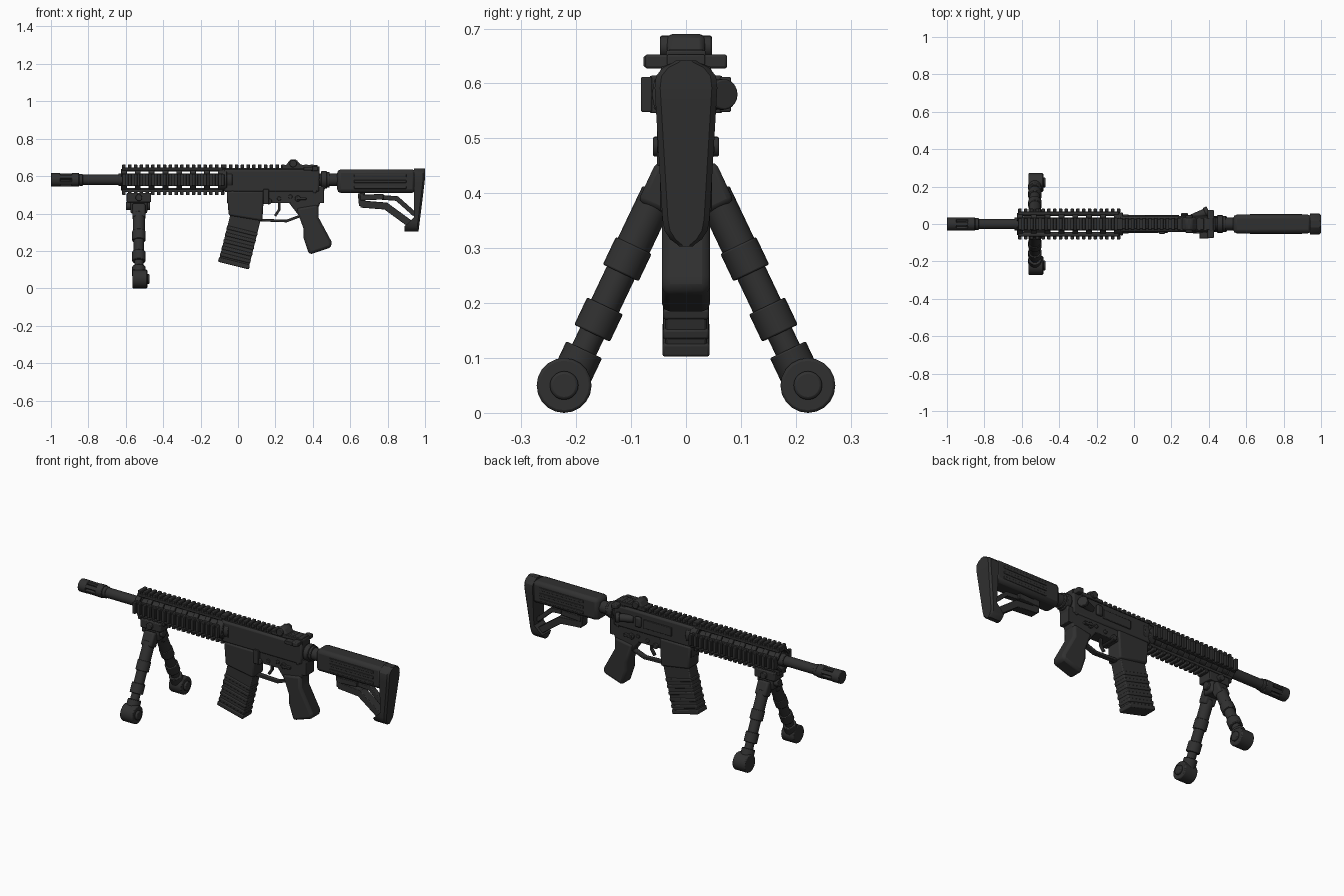
import bpy, bmesh
from math import radians, pi, cos, sqrt
from mathutils import Matrix, Vector

default_cube = bpy.data.objects.get("Cube")
if default_cube:
    bpy.data.objects.remove(default_cube)

FINE, SOFT = .003, .01   # bevel widths
BORE = .58               # height of the barrel axis
PITCH = .031             # spacing of the rail teeth
GUARD_FRONT, GUARD_BACK = -.62, -.08

black = bpy.data.materials.new("matte black")
black.use_nodes = True
black.diffuse_color = (.03, .03, .03, 1)
black.node_tree.nodes["Principled BSDF"].inputs["Base Color"].default_value = black.diffuse_color


def finish(name, mesh, bevel=FINE):
    bmesh.ops.recalc_face_normals(mesh, faces=mesh.faces)
    data = bpy.data.meshes.new(name)
    mesh.to_mesh(data)
    mesh.free()
    data.materials.append(black)
    data.polygons.foreach_set("use_smooth", [True] * len(data.polygons))
    data.set_sharp_from_angle(angle=radians(32))
    part = bpy.data.objects.new(name, data)
    bpy.context.scene.collection.objects.link(part)
    if bevel:
        modifier = part.modifiers.new("bevel", 'BEVEL')
        modifier.width, modifier.segments = bevel, 2


def add_box(mesh, center, size, frame=Matrix()):
    matrix = frame @ Matrix.Translation(center) @ Matrix.Diagonal((*size, 1))
    bmesh.ops.create_cube(mesh, size=1, matrix=matrix)


def add_rod(mesh, start, end, radius):
    start, end = Vector(start), Vector(end)
    along = end - start
    turn = along.to_track_quat('Z', 'Y').to_matrix().to_4x4()
    bmesh.ops.create_cone(mesh, cap_ends=True, segments=20, radius1=radius, radius2=radius,
                          depth=along.length, matrix=Matrix.Translation((start + end) / 2) @ turn)


def block(name, center, size, bevel=FINE):
    mesh = bmesh.new()
    add_box(mesh, center, size)
    finish(name, mesh, bevel)


def slab(name, half_width, profile, bevel=SOFT):
    """Side profile extruded across the model."""
    mesh = bmesh.new()
    face = mesh.faces.new([mesh.verts.new((x, -half_width, z)) for x, z in profile])
    grown = bmesh.ops.extrude_face_region(mesh, geom=[face])["geom"]
    bmesh.ops.translate(mesh, vec=(0, half_width * 2, 0),
                        verts=[v for v in grown if isinstance(v, bmesh.types.BMVert)])
    finish(name, mesh, bevel)


def bars(name, thickness, width, path):
    """Flat bars following a path in the side plane."""
    mesh = bmesh.new()
    points = [Vector((x, 0, z)) for x, z in path]
    for start, end in zip(points, points[1:]):
        along = end - start
        turn = along.to_track_quat('X', 'Z').to_matrix().to_4x4()
        frame = Matrix.Translation((start + end) / 2) @ turn
        add_box(mesh, (0, 0, 0), (along.length + thickness / 2, width, thickness), frame)
    finish(name, mesh)


def bore_rods(name, *pieces):
    """Cylinders on the barrel axis: front, back, radius."""
    mesh = bmesh.new()
    for front, back, radius in pieces:
        add_rod(mesh, (front, 0, BORE), (back, 0, BORE), radius)
    finish(name, mesh)


def cross_rods(name, half_width, radius, *places):
    """Pins running across the model."""
    mesh = bmesh.new()
    for x, z in places:
        add_rod(mesh, (x, -half_width, z), (x, half_width, z), radius)
    finish(name, mesh)


def around_bore(angle):
    return Matrix.Translation((0, 0, BORE)) @ Matrix.Rotation(angle, 4, 'X')


def tilted(x, z, degrees):
    return Matrix.Translation((x, 0, z)) @ Matrix.Rotation(radians(degrees), 4, 'Y')


def add_teeth(mesh, front, back, radius, frame):
    x = front + PITCH / 3
    while x < back:
        add_box(mesh, (x, 0, radius), (PITCH * .6, .064, .02), frame)
        x += PITCH


# Barrel and slotted muzzle device
bore_rods("barrel", (-.9, GUARD_BACK, .028), (-.64, -.6, .034))
bore_rods("muzzle_collars", (-1, -.95, .036), (-.89, -.85, .036), (-.85, -.83, .032), (-.96, -.88, .02))
mesh = bmesh.new()
for k in range(6):
    add_box(mesh, (-.92, 0, .027), (.08, .022, .016), around_bore(k * pi / 3))
finish("muzzle_prongs", mesh)

# Handguard: four toothed rails joined by slotted diagonal panels
rails, panels = bmesh.new(), bmesh.new()
middle, length = (GUARD_FRONT + GUARD_BACK) / 2, GUARD_BACK - GUARD_FRONT
for k in range(4):
    frame = around_bore(k * pi / 2)
    diagonal = around_bore(k * pi / 2 + pi / 4)
    add_box(rails, (middle, 0, .058), (length, .068, .016), frame)
    add_teeth(rails, GUARD_FRONT, GUARD_BACK, .072, frame)
    for side in (-1, 1):
        add_box(panels, (middle, side * .02, .053), (length, .013, .013), diagonal)
    for i in range(8):
        x = GUARD_FRONT + SOFT + i * length / 7.3
        add_box(panels, (x, 0, .053), (PITCH, .05, .012), diagonal)
finish("handguard_rails", rails)
finish("handguard_panels", panels)
bore_rods("handguard_rings", (-.1, -.06, .062), (-.06, -.03, .052))

# Upper receiver and its top rail
block("upper_receiver", (.18, 0, .575), (.51, .084, .12), SOFT)
mesh = bmesh.new()
add_box(mesh, (.17, 0, .632), (.5, .052, .025))
add_teeth(mesh, GUARD_BACK, .42, .072, around_bore(0))
finish("receiver_top_rail", mesh)

# Fittings on the right of the upper receiver
block("ejection_port_cover", (.15, .043, .575), (.18, .01, .05))
block("shell_deflector", (.27, .05, .58), (.04, .02, .06), SOFT)
mesh = bmesh.new()
add_rod(mesh, (.31, .03, BORE), (.39, .065, BORE), .022)
add_rod(mesh, (.38, .06, BORE), (.4, .07, BORE), .028)
finish("forward_assist", mesh)

# Lower receiver, trigger and controls
block("lower_receiver", (.2, 0, .5), (.52, .072, .09))
slab("magazine_well", .047, [(-.06, .52), (-.05, .39), (.13, .36), (.14, .52)])
slab("receiver_rear", .036, [(.27, .46), (.34, .37), (.43, .43), (.47, .55), (.4, .54)])
bars("trigger_guard", .014, .03, [(.12, .365), (.26, .36), (.34, .39)])
bars("trigger", .014, .016, [(.22, .46), (.22, .42), (.2, .39)])
cross_rods("receiver_pins", .042, .011, (-.03, .51), (.22, .48), (.28, .49), (.41, .52))
cross_rods("selector_hubs", .047, .016, (.32, .48), (.165, .465))
block("selector_levers", (.34, 0, .48), (.05, .104, .014))
block("bolt_catch", (.15, -.04, .49), (.03, .025, .08))

# Magazine with ribs and floor plate
lean = tilted(.01, .26, 14)
mesh = bmesh.new()
add_box(mesh, (0, 0, 0), (.164, .076, .27), lean)
add_box(mesh, (0, 0, -.13), (.17, .086, .025), lean)
for i in range(5):
    add_box(mesh, (0, 0, i * .037 - .1), (.168, .084, .02), lean)
finish("magazine", mesh, SOFT / 2)

# Pistol grip
slab("pistol_grip", .044, [(.31, .43), (.35, .32), (.35, .27), (.38, .18), (.5, .22),
                           (.5, .25), (.43, .38), (.43, .45)], SOFT * 1.5)

# Folded rear sight and charging handle
slab("rear_sight", .035, [(.25, .65), (.28, .69), (.31, .69), (.345, .65)])
cross_rods("sight_knobs", .047, .02, (.295, .667))
block("sight_base", (.33, 0, .65), (.19, .072, .02))
block("charging_handle", (.41, 0, .64), (.035, .15, .026), SOFT / 2)
block("charging_handle_stem", (.4, 0, .63), (.07, .07, .045))
block("handle_latch", (.375, -.06, .64), (.05, .035, .02))

# Buffer tube and adjustable stock
bore_rods("buffer_tube", (.42, .9, .034), (.445, .475, .047), (.475, .49, .042))
block("stock_body", (.74, 0, .573), (.42, .1, .126), SOFT * 2)
mesh = bmesh.new()
for i in range(3):
    add_box(mesh, (.76, 0, .54 + i * PITCH), (.28, .108, PITCH / 2))
finish("stock_side_ridges", mesh)
bars("stock_lower_strut", .038, .05, [(.66, .5), (.665, .45), (.79, .44), (.92, .345)])
bars("stock_inner_strut", .025, .03, [(.72, .49), (.85, .48), (.94, .4)])
bars("stock_lever", .03, .06, [(.66, .485), (.77, .49)])

# Butt pad: rounded ends, widening from toe to heel
mesh = bmesh.new()
rings, steps = [], 16
for i in range(steps + 1):
    t = (1 - cos(pi * i / steps)) / 2
    cap = max(0, abs(t - .5) - .37) / .13
    half = (.04 + .02 * t) * max(.3, sqrt(max(0, 1 - cap * cap)))
    front = .94 - .05 * max(0, min(1, 2 - t * 10))
    back = .965 + .035 * min(1, t * 1.2)
    edge = min(SOFT, half / 2)
    outline = [(front, -half), (back - edge, -half), (back, edge - half)]
    outline += [(x, -y) for x, y in reversed(outline)]
    rings.append([mesh.verts.new((x, y, .303 + .339 * t)) for x, y in outline])
for low, high in zip(rings, rings[1:]):
    for k in range(len(low)):
        mesh.faces.new((low[k - 1], low[k], high[k], high[k - 1]))
mesh.faces.new(rings[0])
mesh.faces.new(rings[-1])
finish("butt_pad", mesh, bevel=0)

# Bipod mount
block("bipod_clamp", (-.53, 0, .485), (.13, .084, .05), SOFT / 2)
block("bipod_head", (-.53, 0, .44), (.09, .068, .08), SOFT)
cross_rods("bipod_clamp_screw", .06, .018, (-.53, .485))
mesh = bmesh.new()
add_rod(mesh, (-.6, 0, .44), (-.47, 0, .44), .022)
finish("bipod_pivot", mesh)

# Bipod legs: telescoping tubes, collars, hinge and round foot on each side
for name, side in (("left", 1), ("right", -1)):
    def leg(z):
        return Vector((-.53, side * (.24 - z * .475), z))

    mesh = bmesh.new()
    upper = .4
    for i, joint in enumerate((.28, .17, .09)):
        add_rod(mesh, leg(upper), leg(joint), .032 - i * .004)
        add_rod(mesh, leg(joint + .025), leg(joint - .025), .036)
        upper = joint
    finish(name + "_bipod_leg", mesh)

    mesh = bmesh.new()
    hinge = Matrix.Translation(leg(.41)) @ Matrix.Rotation(side * radians(25), 4, 'X')
    add_box(mesh, (0, 0, 0), (.07, .056, .08), hinge)
    finish(name + "_bipod_hinge", mesh, SOFT)

    mesh = bmesh.new()
    foot = Vector((-.525, side * .222, .05))
    reach = Vector((.04, 0, 0))
    add_rod(mesh, foot - reach, foot + reach, .05)
    add_rod(mesh, foot, foot + reach * 1.3, .026)
    finish(name + "_bipod_foot", mesh, SOFT / 2)
